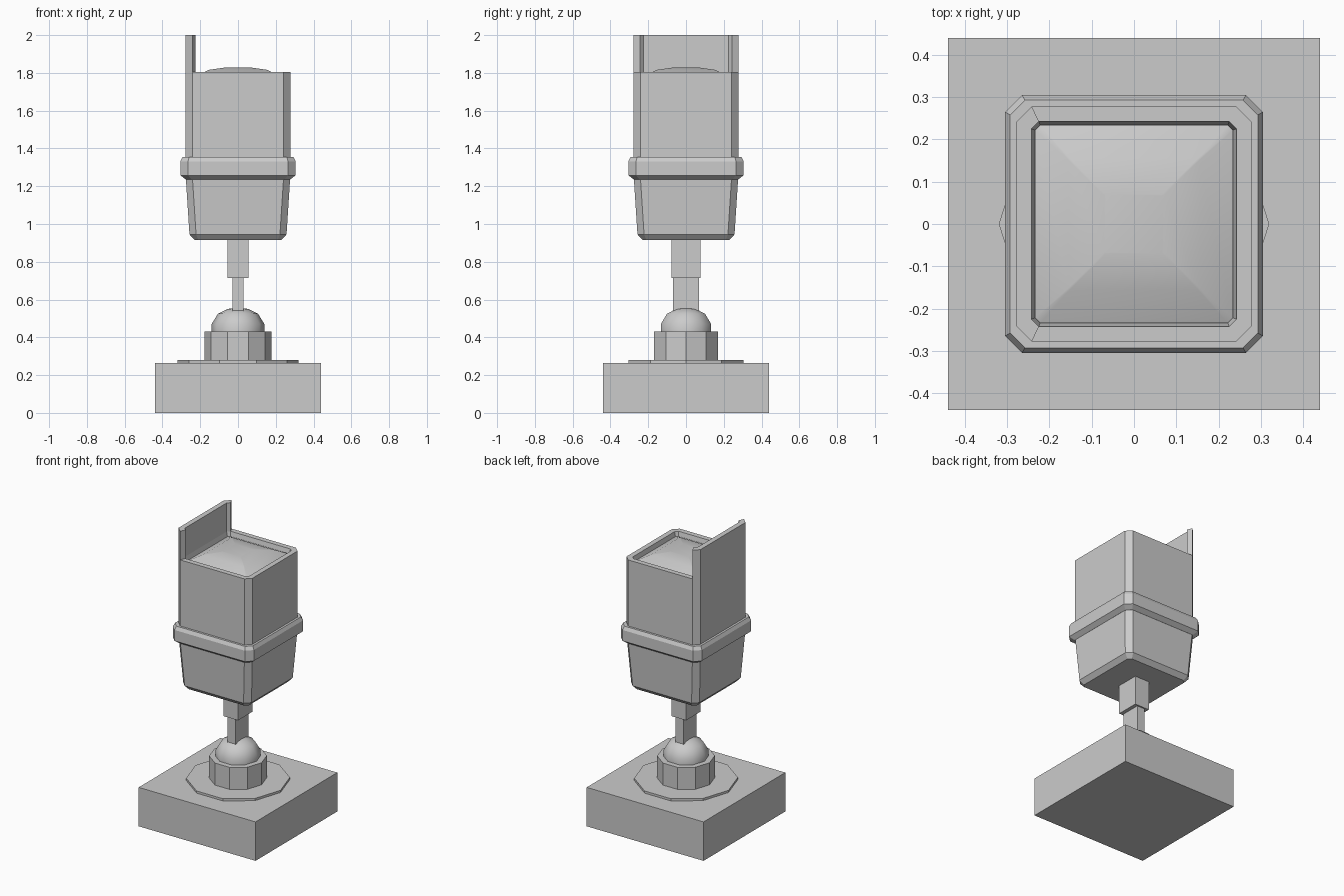
import bpy, bmesh
from math import sin, cos, pi, radians

if "Cube" in bpy.data.objects:
    bpy.data.objects.remove(bpy.data.objects["Cube"])


def loft(name, rings, smooth=None):
    """Skin a stack of equal-length point rings and cap both ends."""
    bm = bmesh.new()
    vs = [[bm.verts.new(p) for p in r] for r in rings]
    n = len(vs[0])
    for a, b in zip(vs, vs[1:]):
        for i in range(n):
            j = (i + 1) % n
            bm.faces.new((a[i], a[j], b[j], b[i]))
    bm.faces.new(vs[0][::-1])
    bm.faces.new(vs[-1])
    bmesh.ops.recalc_face_normals(bm, faces=bm.faces)
    me = bpy.data.meshes.new(name)
    bm.to_mesh(me)
    bm.free()
    ob = bpy.data.objects.new(name, me)
    bpy.context.collection.objects.link(ob)
    if smooth:
        bpy.ops.object.select_all(action='DESELECT')
        ob.select_set(True)
        bpy.context.view_layer.objects.active = ob
        bpy.ops.object.shade_smooth_by_angle(angle=radians(smooth))
    return ob


def octo(h, c, z):
    """Square ring of half-width h with corners cut by c."""
    k = h - c
    return [(h, -k, z), (h, k, z), (k, h, z), (-k, h, z),
            (-h, k, z), (-h, -k, z), (-k, -h, z), (k, -h, z)]


def deca(r, z):
    return [(r * cos(i * pi / 5), r * sin(i * pi / 5), z) for i in range(10)]


def box(name, hx, hy, z0, z1):
    return loft(name, [[(-hx, -hy, z), (hx, -hy, z), (hx, hy, z), (-hx, hy, z)]
                       for z in (z0, z1)])


# Base, washer and socket collar
box("base_block", 0.44, 0.44, 0, 0.265)
loft("washer", [deca(0.32, 0.265), deca(0.32, 0.28)])
loft("socket_collar", [deca(0.178, 0.28), deca(0.178, 0.43)])

# Ball joint
loft("ball_joint", [deca(r, z) for r, z in
                    ((0.14, 0.425), (0.14, 0.47), (0.106, 0.525), (0.055, 0.55), (0.01, 0.557))], 50)

# Two-step stem
box("stem_lower", 0.03, 0.068, 0.53, 0.715)
box("stem_upper", 0.055, 0.078, 0.715, 0.918)

# Tapered cup and belt
loft("lower_cup", [octo(0.23, 0.02, 0.915), octo(0.257, 0.035, 0.945), octo(0.276, 0.035, 1.24)])
loft("belt", [octo(0.276, 0.03, 1.235), octo(0.305, 0.04, 1.258),
              octo(0.305, 0.04, 1.332), octo(0.293, 0.035, 1.355)])

# Upper housing with recessed top
loft("upper_housing", [octo(0.278, 0.036, 1.35), octo(0.278, 0.036, 1.805),
                       octo(0.243, 0.018, 1.805), octo(0.234, 0.012, 1.765)])

# Shallow domed lid
loft("domed_lid", [octo(0.234, 0.012, 1.765), octo(0.234, 0.012, 1.775), octo(0.155, 0.004, 1.816),
                   octo(0.07, 0.003, 1.828)], 35)

# Raised side plate continuing the left wall
half = [(-0.278, -0.242), (-0.242, -0.278), (-0.225, -0.243), (-0.243, -0.225)]
outline = half + [(x, -y) for x, y in reversed(half)]
loft("side_plate", [[(x, y, z) for x, y in outline] for z in (1.805, 2.0)])
